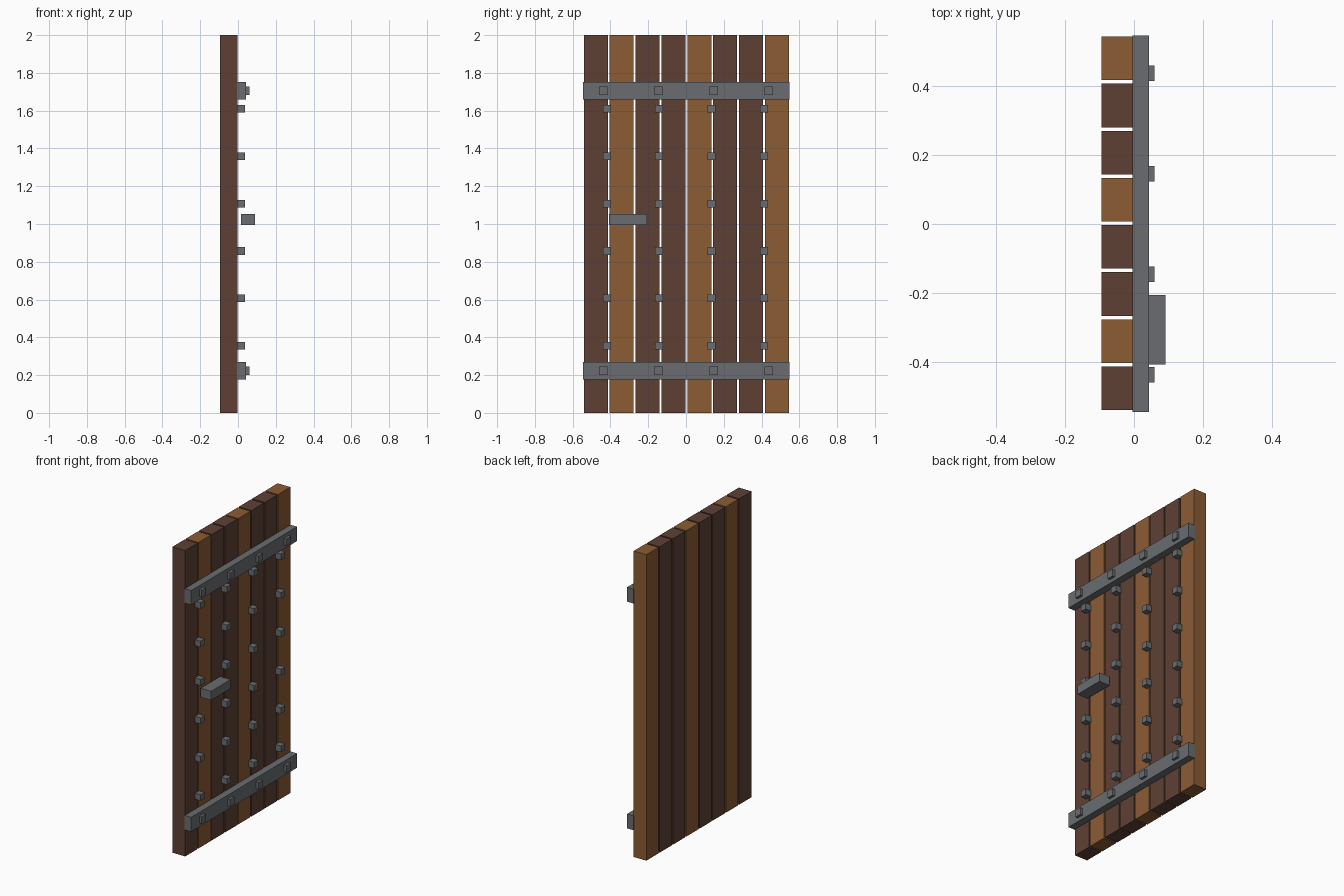
import bpy

cube = bpy.data.objects.get("Cube")
if cube:
    bpy.data.objects.remove(cube, do_unlink=True)


def material(name, color):
    mat = bpy.data.materials.new(name)
    mat.use_nodes = True
    mat.diffuse_color = (*color, 1)
    bsdf = next(n for n in mat.node_tree.nodes if n.type == "BSDF_PRINCIPLED")
    bsdf.inputs["Base Color"].default_value = (*color, 1)
    return mat


dark_wood = material("dark wood", (0.112, 0.051, 0.036))
light_wood = material("light wood", (0.258, 0.107, 0.034))
iron = material("iron", (0.144, 0.152, 0.162))


def box(name, x, y, z, mat):
    """Box spanning the given (low, high) ranges."""
    spans = (x, y, z)
    bpy.ops.mesh.primitive_cube_add(size=1, location=[(a + b) / 2 for a, b in spans])
    obj = bpy.context.object
    obj.name = name
    obj.scale = [b - a for a, b in spans]
    bpy.ops.object.transform_apply(location=False, rotation=False, scale=True)
    obj.data.materials.append(mat)
    return obj


def around(center, size):
    return (center - size / 2, center + size / 2)


# Vertical planks, every third one lighter
for i in range(8):
    wood = light_wood if i % 3 == 1 else dark_wood
    box(f"plank_{i + 1}", (-0.095, -0.003), around(0.137 * (i - 3.5) + 0.002, 0.127), (0, 2), wood)

# Iron bands with their bolts
for label, z in (("lower", 0.223), ("upper", 1.705)):
    box(f"{label}_band", (-0.005, 0.043), around(0.001, 1.094), around(z, 0.094), iron)
    for i in range(4):
        box(f"{label}_band_bolt_{i + 1}", (0.03, 0.06),
            around(0.2925 * (i - 1.5), 0.045), around(z, 0.045), iron)

# Rows of studs between the bands
for column, y in enumerate((-0.418, -0.144, 0.136, 0.414)):
    for row in range(6):
        box(f"stud_{column + 1}_{row + 1}", (-0.003, 0.036),
            around(y, 0.042), around(0.355 + 0.251 * row, 0.04), iron)

# Handle bar
box("handle", (0.015, 0.091), (-0.408, -0.206), (0.995, 1.054), iron)
